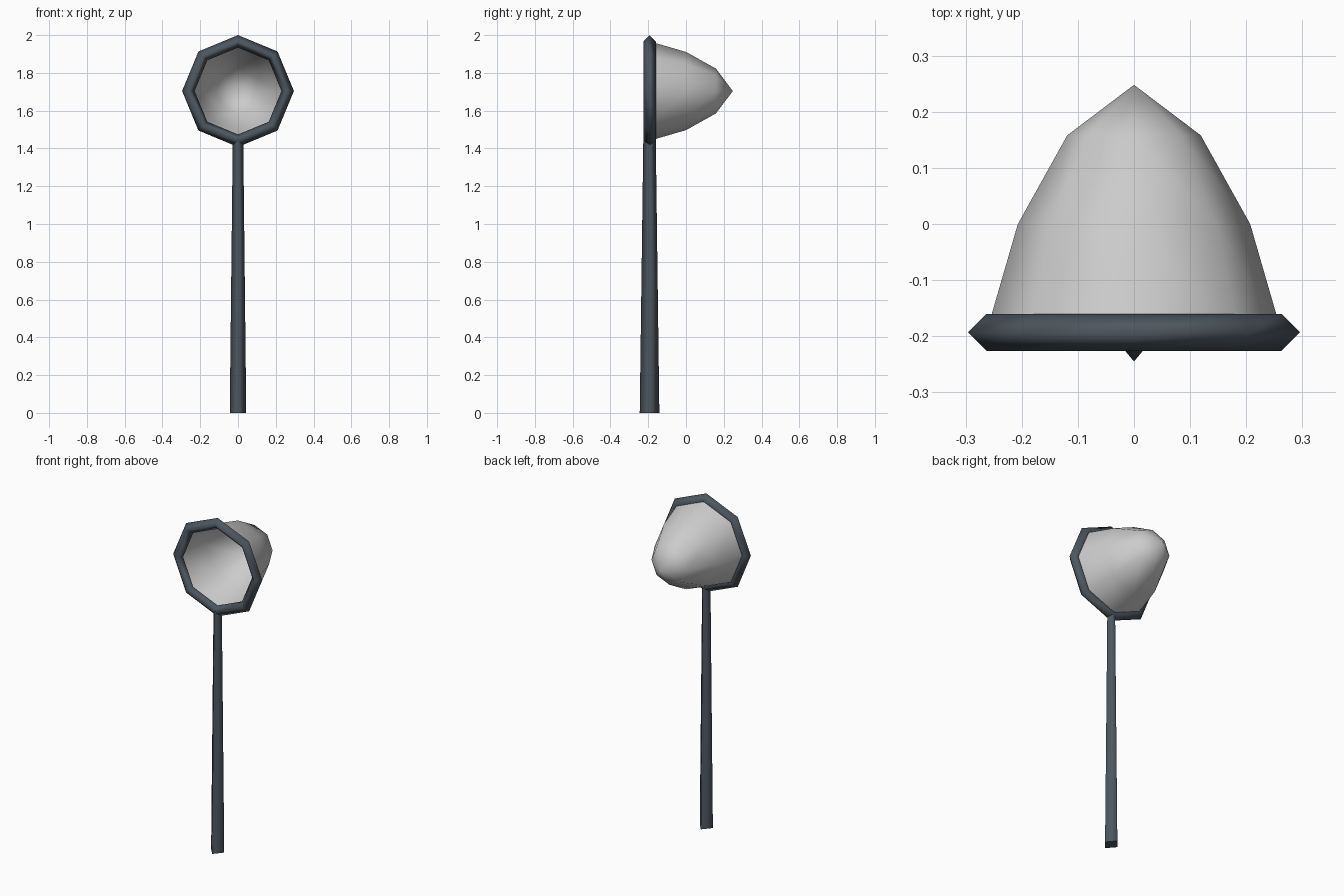
import bpy
import bmesh
from math import pi, sin, cos

SIDES = 8
HOOP_Y = -0.193
HOOP_Z = 1.704
HOOP_RADIUS = 0.263
TUBE = 0.033
POLE_TOP = 1.45

cube = bpy.data.objects.get("Cube")
if cube:
    bpy.data.objects.remove(cube, do_unlink=True)


def make_material(name, color):
    mat = bpy.data.materials.new(name)
    mat.use_nodes = True
    mat.diffuse_color = color
    mat.node_tree.nodes["Principled BSDF"].inputs["Base Color"].default_value = color
    return mat


def finish(obj, name, mat):
    obj.name = name
    obj.data.name = name
    obj.data.materials.clear()
    obj.data.materials.append(mat)
    for poly in obj.data.polygons:
        poly.use_smooth = True


slate = make_material("dark slate", (0.075, 0.095, 0.115, 1))
mesh_grey = make_material("light grey", (0.6, 0.6, 0.6, 1))

# Hoop: eight-sided ring with a diamond section, standing upright
bpy.ops.mesh.primitive_torus_add(
    major_segments=SIDES, minor_segments=4,
    major_radius=HOOP_RADIUS, minor_radius=TUBE,
    location=(0, HOOP_Y, HOOP_Z), rotation=(pi / 2, 0, 0))
finish(bpy.context.object, "hoop", slate)

# Handle: tapered four-sided pole, corner to the front
bpy.ops.mesh.primitive_cone_add(
    vertices=4, radius1=0.052, radius2=0.033, depth=POLE_TOP,
    location=(0, HOOP_Y, POLE_TOP / 2), scale=(0.84, 1, 1))
handle = bpy.context.object
finish(handle, "handle", slate)
# Keep the end caps crisp
bm = bmesh.new()
bm.from_mesh(handle.data)
for face in bm.faces:
    if abs(face.normal.z) > 0.9:
        for edge in face.edges:
            edge.smooth = False
bm.to_mesh(handle.data)
bm.free()

# Net: open bag of eight-sided rings tapering to a point at the back
profile = [(HOOP_Y, HOOP_RADIUS), (0, 0.207), (0.158, 0.119)]
bm = bmesh.new()
rings = []
for y, radius in profile:
    rings.append([
        bm.verts.new((radius * cos(2 * pi * i / SIDES), y,
                      HOOP_Z + radius * sin(2 * pi * i / SIDES)))
        for i in range(SIDES)])
tip = bm.verts.new((0, 0.248, HOOP_Z))
for i in range(SIDES):
    j = (i + 1) % SIDES
    for a, b in zip(rings, rings[1:]):
        bm.faces.new((a[i], b[i], b[j], a[j]))
    bm.faces.new((rings[-1][i], tip, rings[-1][j]))
bmesh.ops.recalc_face_normals(bm, faces=bm.faces)
net_mesh = bpy.data.meshes.new("net")
bm.to_mesh(net_mesh)
bm.free()
net = bpy.data.objects.new("net", net_mesh)
bpy.context.collection.objects.link(net)
finish(net, "net", mesh_grey)
